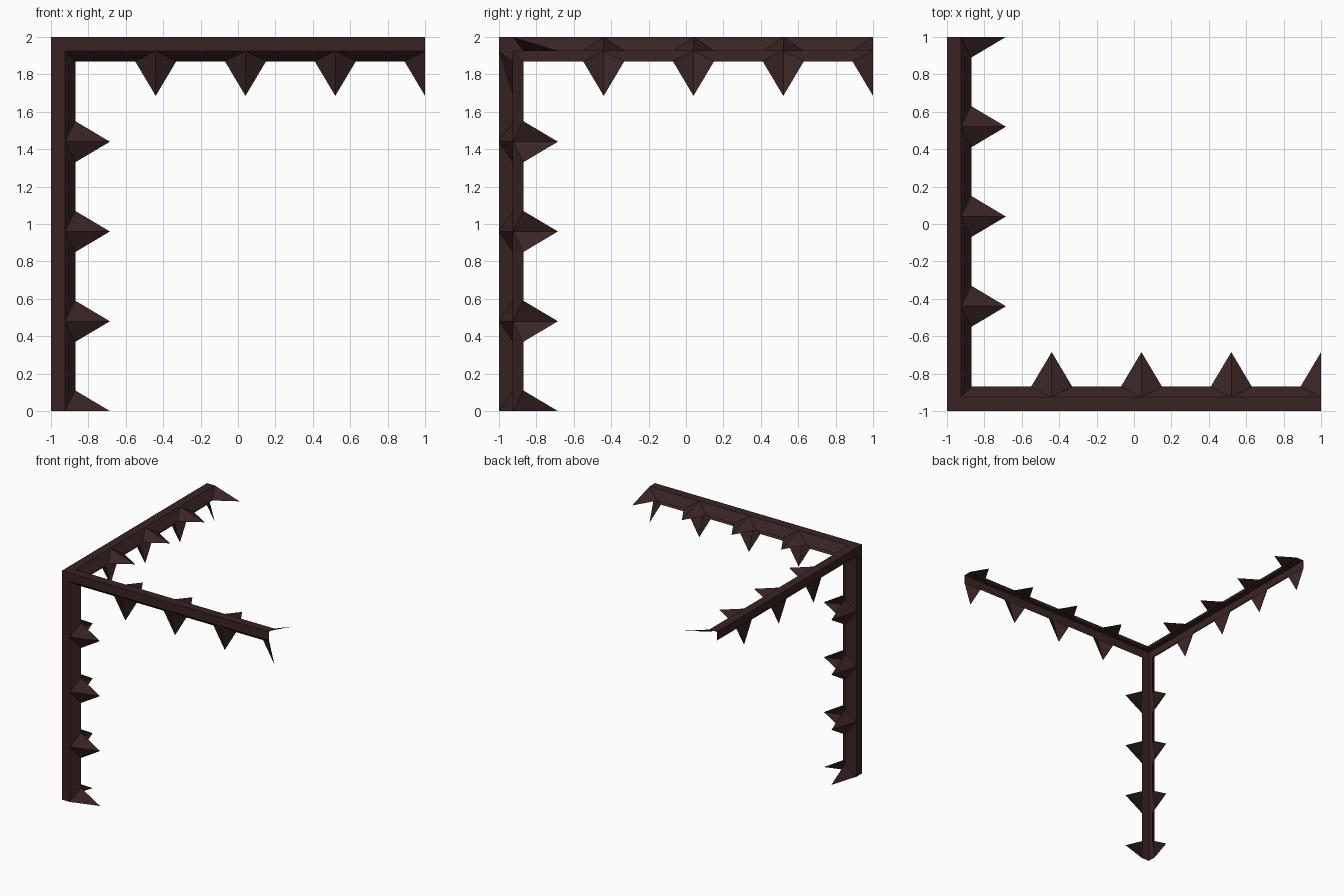
import bpy, bmesh
from mathutils import Vector

if "Cube" in bpy.data.objects:
    bpy.data.objects.remove(bpy.data.objects["Cube"])

# One flat colour for the whole spiked corner frame
mat = bpy.data.materials.new("dark_brown_iron")
mat.diffuse_color = (0.042, 0.0175, 0.0175, 1.0)
mat.use_nodes = True
mat.node_tree.nodes["Principled BSDF"].inputs["Base Color"].default_value = mat.diffuse_color

LENGTH = 2.0                      # arm length
EDGE, LIP, DEPTH = 0.075, 0.13, 0.075   # flat strip width, lip reach, lip depth
TIP, HALF = 0.315, 0.11           # spike reach and half width
SPIKES = [0.56, 1.04, 1.52, 2.0]  # spike centres measured from the corner


def world(p, axis):
    """Corner-space point (along, across, depth), cycled so depth lies on axis."""
    q = [0.0, 0.0, 0.0]
    for i in range(3):
        q[(axis + 1 + i) % 3] = p[i]
    return Vector((q[0] - 1, q[1] - 1, 2 - q[2]))


def arm_faces():
    """Flat outer strip, slanted lip and pulled-out spikes of one arm."""
    faces = []
    top, low = (EDGE, EDGE, 0), (LIP, LIP, DEPTH)
    outer = (0, 0, 0)
    for t in SPIKES:
        ntop, nout = (t, EDGE, 0), (t, 0, 0)
        left, tip, right = (t - HALF, LIP, DEPTH), (t, TIP, DEPTH), (t + HALF, LIP, DEPTH)
        faces.append([outer, nout, ntop, top])      # flat strip
        faces.append([top, ntop, left, low])        # slanted lip
        faces.append([ntop, tip, left])             # spike, first side
        if t < LENGTH:
            faces.append([ntop, right, tip])        # spike, second side
        outer, top, low = nout, ntop, right
    return faces


def corner_frame(name, axis):
    """L-shaped frame on one outer plane: an arm and its mirror image."""
    bm = bmesh.new()
    outward = world((0, 0, -1), axis) - world((0, 0, 0), axis)
    for swap in (False, True):
        for pts in arm_faces():
            if swap:
                pts = [(v, u, d) for u, v, d in pts]
            f = bm.faces.new([bm.verts.new(world(p, axis)) for p in pts])
            f.normal_update()
            if f.normal.dot(outward) < 0:
                f.normal_flip()
    bmesh.ops.remove_doubles(bm, verts=bm.verts, dist=1e-5)
    mesh = bpy.data.meshes.new(name)
    bm.to_mesh(mesh)
    bm.free()
    mesh.materials.append(mat)
    bpy.context.collection.objects.link(bpy.data.objects.new(name, mesh))


# Three frames share the corner and form the three spiked beams
for axis, name in enumerate(("left_frame", "front_frame", "top_frame")):
    corner_frame(name, axis)
